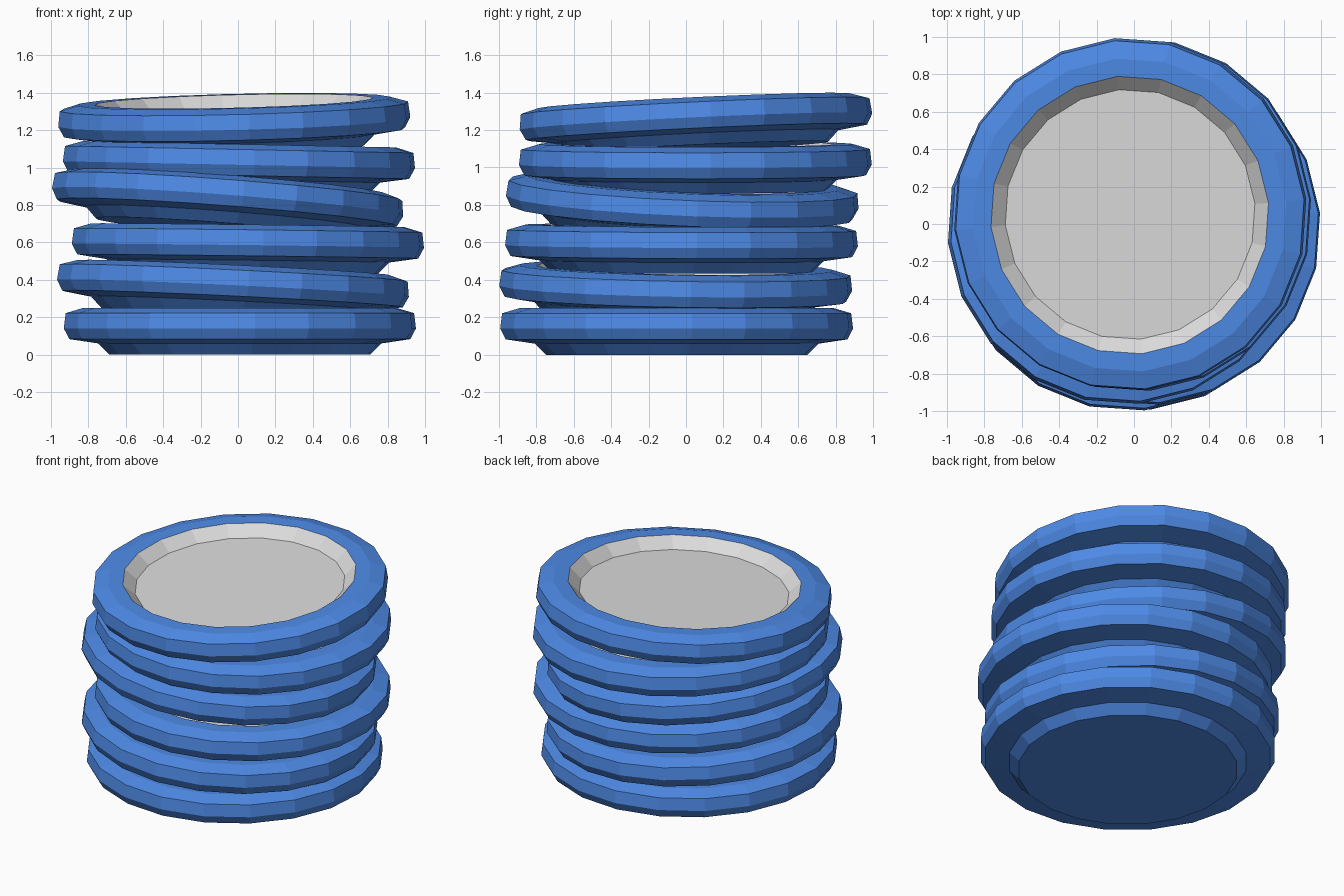
import bpy, bmesh, math
from mathutils import Vector

if "Cube" in bpy.data.objects:
    bpy.data.objects.remove(bpy.data.objects["Cube"])

SIDES = 20


def material(name, colour):
    m = bpy.data.materials.new(name)
    m.diffuse_color = (*colour, 1)
    m.use_nodes = True
    m.node_tree.nodes["Principled BSDF"].inputs["Base Color"].default_value = m.diffuse_color
    return m


BLUE = material("blue_glaze", (0.08, 0.27, 0.84))
GREY = material("light_grey_inside", (0.72, 0.72, 0.72))

# plate profile: foot, flared underside, rim, recess wall, floor (radius, height)
PROFILE = [(0.70, 0.0), (0.76, 0.06), (0.915, 0.083), (0.945, 0.14),
           (0.935, 0.222), (0.84, 0.25), (0.745, 0.25), (0.67, 0.18)]
RIM_INNER = 6      # profile index where the grey inside starts


def plate(name, cx, cy, z, slope_x, slope_y, turn):
    bm = bmesh.new()
    rings = []
    for r, h in PROFILE:
        rings.append([bm.verts.new((r * math.cos(a), r * math.sin(a), h))
                      for a in (turn + 2 * math.pi * k / SIDES for k in range(SIDES))])
    for i in range(len(rings) - 1):
        for k in range(SIDES):
            n = (k + 1) % SIDES
            f = bm.faces.new((rings[i][k], rings[i][n], rings[i + 1][n], rings[i + 1][k]))
            f.material_index = 1 if i >= RIM_INNER else 0
    bm.faces.new(rings[0][::-1])                     # underside
    bm.faces.new(rings[-1]).material_index = 1       # floor
    me = bpy.data.meshes.new(name)
    bm.to_mesh(me)
    bm.free()
    me.materials.append(BLUE)
    me.materials.append(GREY)
    ob = bpy.data.objects.new(name, me)
    bpy.context.collection.objects.link(ob)
    # tilt so the plate follows the given slopes, keeping the rim centred on cx, cy
    normal = Vector((-slope_x, -slope_y, 1)).normalized()
    ob.rotation_mode = 'QUATERNION'
    ob.rotation_quaternion = Vector((0, 0, 1)).rotation_difference(normal)
    ob.location = (cx - normal.x * 0.14, cy - normal.y * 0.14, z)


# untidy stack, bottom to top: centre x, y, base z, slope along x, slope along y
STACK = [(0.01, -0.05, 0.0, 0.0, 0.0),
         (-0.027, -0.055, 0.215, -0.048, -0.018),
         (0.053, -0.024, 0.442, -0.012, -0.004),
         (-0.056, -0.02, 0.675, -0.077, -0.043),
         (0.005, 0.05, 0.875, -0.02, 0.0),
         (-0.02, 0.053, 1.105, 0.025, 0.047)]
for i, p in enumerate(STACK):
    plate(f"plate_{i + 1}", *p, math.radians(5))
